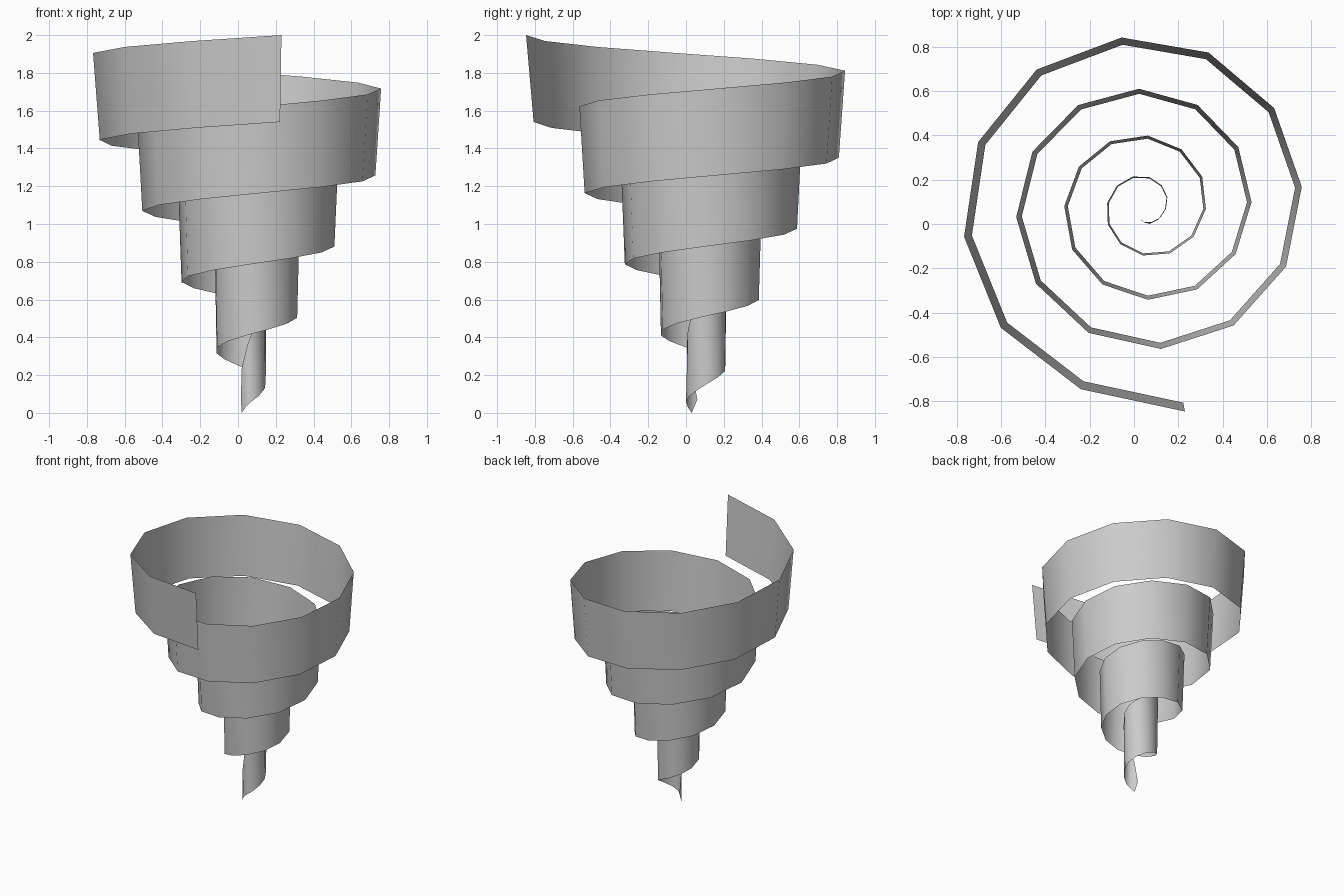
import bpy
import bmesh
from math import radians, sin, cos
from mathutils import Vector

if "Cube" in bpy.data.objects:
    bpy.data.objects.remove(bpy.data.objects["Cube"], do_unlink=True)

CENTRE = Vector((0.055, 0.08, 0))
STEPS = 45            # regular steps, counted from the outer end inwards
TURN = radians(30.4)
RISE = 0.0314
HEIGHT = 0.46
FLARE = 0.957         # lower rim is slightly narrower than the upper rim


def material(name, rgb):
    mat = bpy.data.materials.new(name)
    mat.use_nodes = True
    colour = (*rgb, 1)
    mat.diffuse_color = colour
    mat.node_tree.nodes["Principled BSDF"].inputs["Base Color"].default_value = colour
    return mat


def rung(k):
    """Lower and upper point of the ribbon, k steps in from the outer end."""
    u = STEPS - k
    r = 0.09 + 0.01393 * u + 0.00009 * u * u
    if k == 0:
        r = 0.943     # straight outer tail
    a = radians(-79.3) - TURN * k
    out = Vector((cos(a), sin(a), 0)) * r
    z = 1.54 - RISE * k
    return (CENTRE + out * FLARE + Vector((0, 0, z)),
            CENTRE + out + Vector((0, 0, z + HEIGHT)))


# Pointed inner end, where the ribbon tapers to a tip
rungs = [
    ((0.02, 0.03, 0.0), (0.02, 0.03, 0.24)),
    ((0.04, 0.01, 0.03), (0.05, 0.005, 0.36)),
    ((0.07, 0.0, 0.06), (0.08, 0.01, 0.44)),
    ((0.11, 0.02, 0.09), (0.12, 0.03, 0.52)),
]
rungs += [rung(k) for k in range(STEPS, -1, -1)]

# Spiral ribbon
bm = bmesh.new()
tip = bm.verts.new((0.015, 0.06, 0.07))
pairs = [(bm.verts.new(lo), bm.verts.new(hi)) for lo, hi in rungs]
bm.faces.new((tip, pairs[0][0], pairs[0][1]))
for (a, b), (c, d) in zip(pairs, pairs[1:]):
    bm.faces.new((a, c, d, b))
for face in bm.faces:
    face.smooth = True

mesh = bpy.data.meshes.new("spiral_ribbon")
bm.to_mesh(mesh)
bm.free()
mesh.materials.append(material("plain grey", (0.6, 0.6, 0.6)))
ribbon = bpy.data.objects.new("spiral_ribbon", mesh)
bpy.context.collection.objects.link(ribbon)
